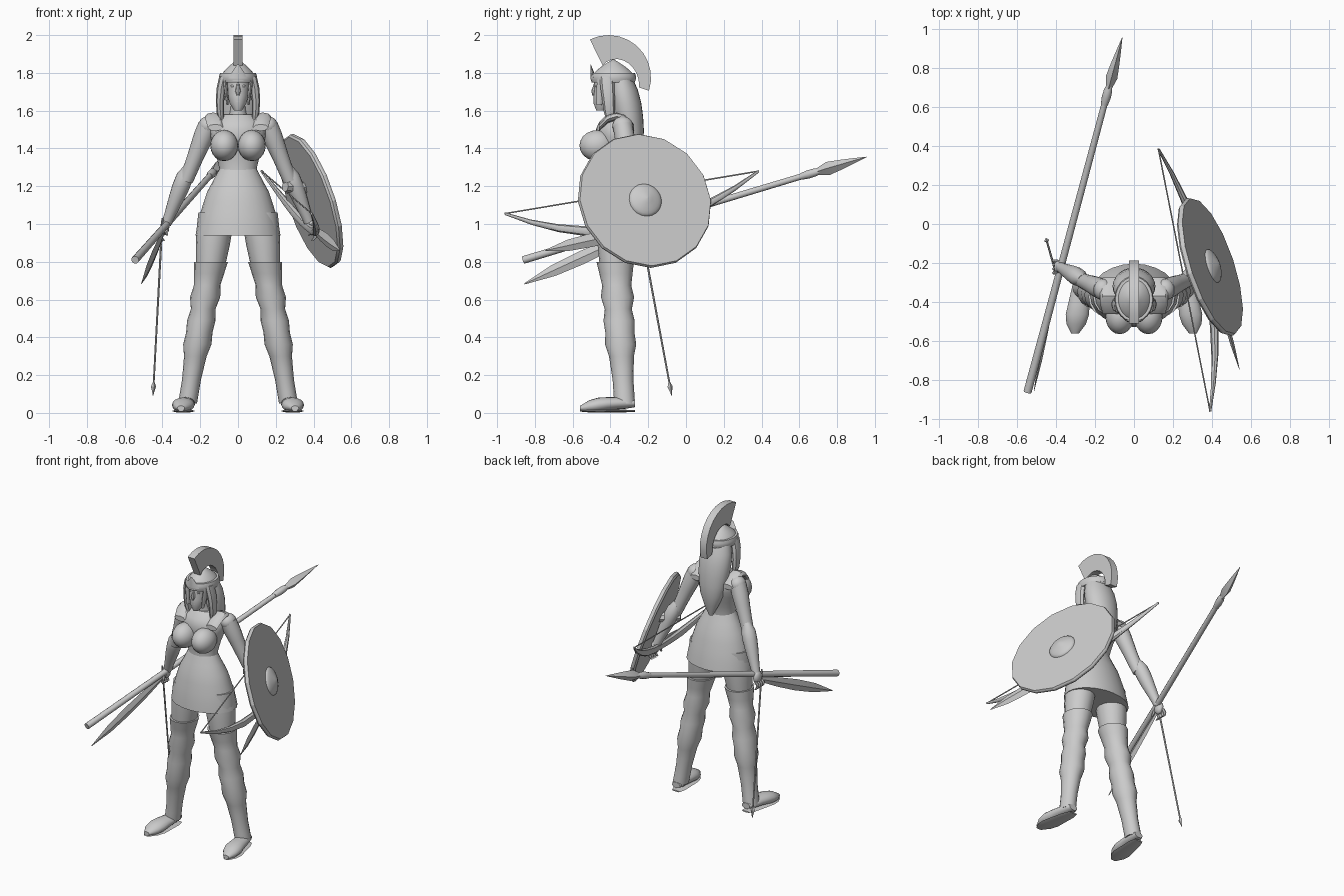
import bpy
import bmesh
from math import sin, cos, pi, radians
from mathutils import Vector

cube = bpy.data.objects.get("Cube")
if cube:
    bpy.data.objects.remove(cube, do_unlink=True)

# One plain clay colour for the whole figure
clay = bpy.data.materials.new("plain_grey")
clay.use_nodes = True
colour = (.6, .6, .6, 1)
clay.diffuse_color = colour
clay.node_tree.nodes["Principled BSDF"].inputs["Base Color"].default_value = colour

X, Y, Z = Vector((1, 0, 0)), Vector((0, 1, 0)), Vector((0, 0, 1))
LEVEL, FRONTAL = (X, Y), (X, Z)
STRAIGHT = Vector()


def finish(name, bm, sharp):
    """Turn a bmesh into a shaded object; edges above the sharp angle stay crisp."""
    bmesh.ops.recalc_face_normals(bm, faces=bm.faces[:])
    mesh = bpy.data.meshes.new(name)
    bm.to_mesh(mesh)
    bm.free()
    mesh.materials.append(clay)
    obj = bpy.data.objects.new(name, mesh)
    bpy.context.collection.objects.link(obj)
    bpy.ops.object.select_all(action='DESELECT')
    obj.select_set(True)
    bpy.context.view_layer.objects.active = obj
    bpy.ops.object.shade_smooth_by_angle(angle=radians(sharp))


def sweep(name, start, end, radii, plane=None, depth=1, bend=STRAIGHT, sides=16, flip=1, sharp=40):
    """Skin evenly spaced ellipses from start to end, bowed by bend in the middle.

    Rings lie in the given plane, or square to the line when there is none.
    Depth is the ratio of the second half-axis to the first."""
    mirror = Vector((flip, 1, 1))
    start, end, bend = (Vector(point) * 1 for point in (start, end, bend))
    for point in (start, end, bend):
        point.x *= mirror.x
    if plane:
        u, v = plane
    else:
        axis = end - start
        u = axis.cross(Z).normalized()
        v = u.cross(axis).normalized()
    bm = bmesh.new()
    loops = []
    for index, radius in enumerate(radii):
        t = index / (len(radii) - 1)
        centre = start.lerp(end, t) + bend * (4 * t * (1 - t))
        turns = [2 * pi * corner / sides for corner in range(sides)]
        loops.append([bm.verts.new(centre + radius * (u * cos(a) + v * depth * sin(a))) for a in turns])
    for low, high in zip(loops, loops[1:]):
        for i in range(sides):
            j = (i + 1) % sides
            bm.faces.new((low[i], low[j], high[j], high[i]))
    bm.faces.new(loops[0])
    bm.faces.new(loops[-1])
    finish(name, bm, sharp)


def ball(name, centre, size, flip=1, segments=20):
    """A stretched sphere."""
    bm = bmesh.new()
    bmesh.ops.create_uvsphere(bm, u_segments=segments, v_segments=segments // 2, radius=1)
    bmesh.ops.scale(bm, vec=size, verts=bm.verts)
    bmesh.ops.translate(bm, vec=centre, verts=bm.verts)
    for vert in bm.verts:
        vert.co.x *= flip
    finish(name, bm, sharp=60)


# Torso, neck and skirt
sweep("bodice", (0, -.38, 1.26), (0, -.36, 1.58), [.1, .1, .11, .12, .135, .145, .15, .13, .08],
      plane=LEVEL, depth=.75, sides=24)
sweep("neck", (0, -.36, 1.55), (0, -.39, 1.67), [.06, .045, .04, .04], plane=LEVEL)
sweep("skirt", (0, -.365, .94), (0, -.38, 1.29), [.225, .215, .2, .182, .162, .13, .1],
      plane=LEVEL, depth=.72, sides=24)

# Head and facial features
sweep("face", (0, -.45, 1.6), (0, -.4, 1.8), [.02, .045, .055, .06, .065, .065],
      plane=LEVEL, depth=1.25, bend=(0, .01, 0), sides=24)
sweep("nose", (0, -.48, 1.75), (0, -.49, 1.68), [.006, .01, .015, .006], plane=LEVEL, sides=8)
ball("lips", (0, -.48, 1.65), (.02, .01, .01), segments=12)

# Helmet shell with brow band, diadem and crest
dome = [.095 * cos(pi / 2 * step / 6.2) for step in range(7)]
sweep("helmet", (0, -.385, 1.76), (0, -.385, 1.87), dome, plane=LEVEL, depth=1.25, sides=24)
sweep("brow_band", (0, -.385, 1.75), (0, -.385, 1.8), [.095, .1, .1, .095],
      plane=LEVEL, depth=1.2, sides=24)
sweep("diadem", (0, -.49, 1.77), (0, -.505, 1.845), [.05, .03, .005], plane=LEVEL, depth=.3, sides=8)

bm = bmesh.new()
hub, spans = Vector((-.025, -.41, 1.775)), 10
outer, inner = [], []
for step in range(spans + 1):
    t = step / spans
    angle = radians(-18 + 134 * t)
    ray = Y * cos(angle) + Z * sin(angle)
    outer.append(bm.verts.new(hub + ray * .225))
    inner.append(bm.verts.new(hub + ray * (.17 - .1 * t)))
panel = bm.faces.new(outer + inner[::-1])
extruded = bmesh.ops.extrude_face_region(bm, geom=[panel])
moved = [item for item in extruded["geom"] if isinstance(item, bmesh.types.BMVert)]
bmesh.ops.translate(bm, vec=X * .05, verts=moved)
finish("helmet_crest", bm, sharp=30)

# Long hair down the back
sweep("back_hair", (0, -.35, 1.78), (0, -.27, 1.29), [.085, .105, .11, .105, .095, .08, .05, .015],
      plane=LEVEL, depth=.75, bend=(0, .01, 0), sides=24)

# Joints of the left limbs, mirrored for the right
hip, knee_top, ankle = (.115, -.37, 1.06), (.143, -.375, .8), (.267, -.325, .05)
shoulder, elbow, wrist = (.16, -.335, 1.52), (.275, -.285, 1.23), (.38, -.22, 1)
boot_radii = [.09, .08, .07, .08, .065, .075, .07, .075, .06, .055, .05, .05, .05]
foot_widths = [.03, .045, .05, .055, .06, .05, .02]

for side, s in (("left", 1), ("right", -1)):
    # Chest, face sides and shoulder pads
    ball(side + "_breast", (.073, -.47, 1.415), (.074, .094, .082), flip=s)
    ball(side + "_eye", (.027, -.47, 1.73), (.013, .01, .007), flip=s, segments=12)
    sweep(side + "_hair_lock", (.075, -.42, 1.78), (.085, -.4, 1.53), [.025, .025, .022, .02, .01],
          plane=LEVEL, depth=1.5, bend=(.015, 0, 0), sides=8, flip=s)
    sweep(side + "_cheek_guard", (.07, -.44, 1.77), (.055, -.46, 1.63), [.012, .01, .006],
          plane=LEVEL, depth=2.5, sides=8, flip=s)
    sweep(side + "_shoulder_pad", (.12, -.46, 1.51), (.12, -.275, 1.51), [.04, .045, .045, .045, .04],
          plane=FRONTAL, depth=.45, bend=(.01, 0, .06), sides=8, flip=s, sharp=30)

    # Legs, ridged boots and feet
    sweep(side + "_thigh", hip, knee_top, [.095, .095, .09, .08], plane=LEVEL, depth=1.05, flip=s)
    sweep(side + "_boot", knee_top, ankle, boot_radii, plane=LEVEL, depth=1.1, flip=s, sharp=30)
    sweep(side + "_foot", (.265, -.27, .05), (.302, -.56, .025), foot_widths,
          plane=FRONTAL, depth=.65, bend=(0, 0, .01), flip=s)
    sweep(side + "_sole", (.265, -.27, .01), (.302, -.56, .01), foot_widths,
          plane=FRONTAL, depth=.15, sides=8, flip=s)

    # Arms with flared forearm guards
    ball(side + "_shoulder", shoulder, (.05, .055, .05), flip=s)
    sweep(side + "_upper_arm", shoulder, elbow, [.052, .053, .048, .043, .04, .037], flip=s)
    sweep(side + "_forearm_guard", (.262, -.285, 1.3), wrist, [.025, .045, .046, .042, .036, .03, .026],
          flip=s)

    # Gripping hand
    ball(side + "_palm", (.387, -.222, .985), (.024, .036, .045), flip=s, segments=12)
    for finger in range(4):
        y = -.25 + finger * .02
        sweep(side + "_finger_" + str(finger), (.395, y, .965), (.392, y, .91), [.011, .01, .01, .006],
              plane=LEVEL, bend=(.017, 0, 0), sides=6, flip=s)
    sweep(side + "_thumb", (.385, -.245, 1), (.375, -.27, .94), [.012, .01, .006], sides=6, flip=s)

# Spear in the right hand
butt, tip = Vector((-.545, -.86, .81)), Vector((-.06, .955, 1.355))
sweep("spear_shaft", butt, butt.lerp(tip, .85), [.021, .018, .016], sides=10)
sweep("spear_socket", butt.lerp(tip, .81), butt.lerp(tip, .87), [.018, .023, .022, .012], sides=10)
sweep("spear_head", butt.lerp(tip, .85), tip, [.012, .03, .022, .012, .001], depth=1.2, sides=4, sharp=20)

# Arrow hanging from the right hand
nock, point = Vector((-.4, -.25, 1.03)), Vector((-.45, -.075, .09))
sweep("arrow_shaft", nock, nock.lerp(point, .95), [.006, .005], sides=6)
sweep("arrow_head", nock.lerp(point, .92), point, [.004, .014, .007, .001], sides=4, sharp=20)

# Narrow blades, one below each hand
blade_widths = [.005, .01, .012, .01, .001]
sweep("right_blade", (-.39, -.24, .965), (-.512, -.855, .683), blade_widths, depth=3, sides=4, sharp=20)
sweep("left_blade", (.4, -.25, .97), (.54, -.745, .86), blade_widths, depth=3, sides=4, sharp=20)

# Bow and string in the left hand
upper_nock, lower_nock = (.125, .385, 1.28), (.39, -.96, 1.055)
limb_radii = [.006, .012, .018, .022]
sweep("bow", upper_nock, lower_nock, limb_radii + [.02, .018, .02] + limb_radii[::-1],
      depth=1.2, bend=(.12, .02, -.19), sides=8)
sweep("bow_string", upper_nock, lower_nock, [.004, .004], sides=5)

# Round shield, its boss and the arm strap
middle = Vector((.388, -.22, 1.122))
outward = Vector((.9, .3, .3)).normalized()
rim = middle + outward * .016
boss_radii = [.09 * cos(pi / 2 * step / 6.2) for step in range(7)]
sweep("shield", middle - outward * .016, rim, [.36, .37, .37, .365], sharp=20)
sweep("shield_boss", rim, rim + outward * .04, boss_radii, sides=20, sharp=50)
sweep("arm_strap", (.25, -.3, 1.2), (.37, -.22, 1.19), [.03, .036, .03], sides=8, sharp=30)
